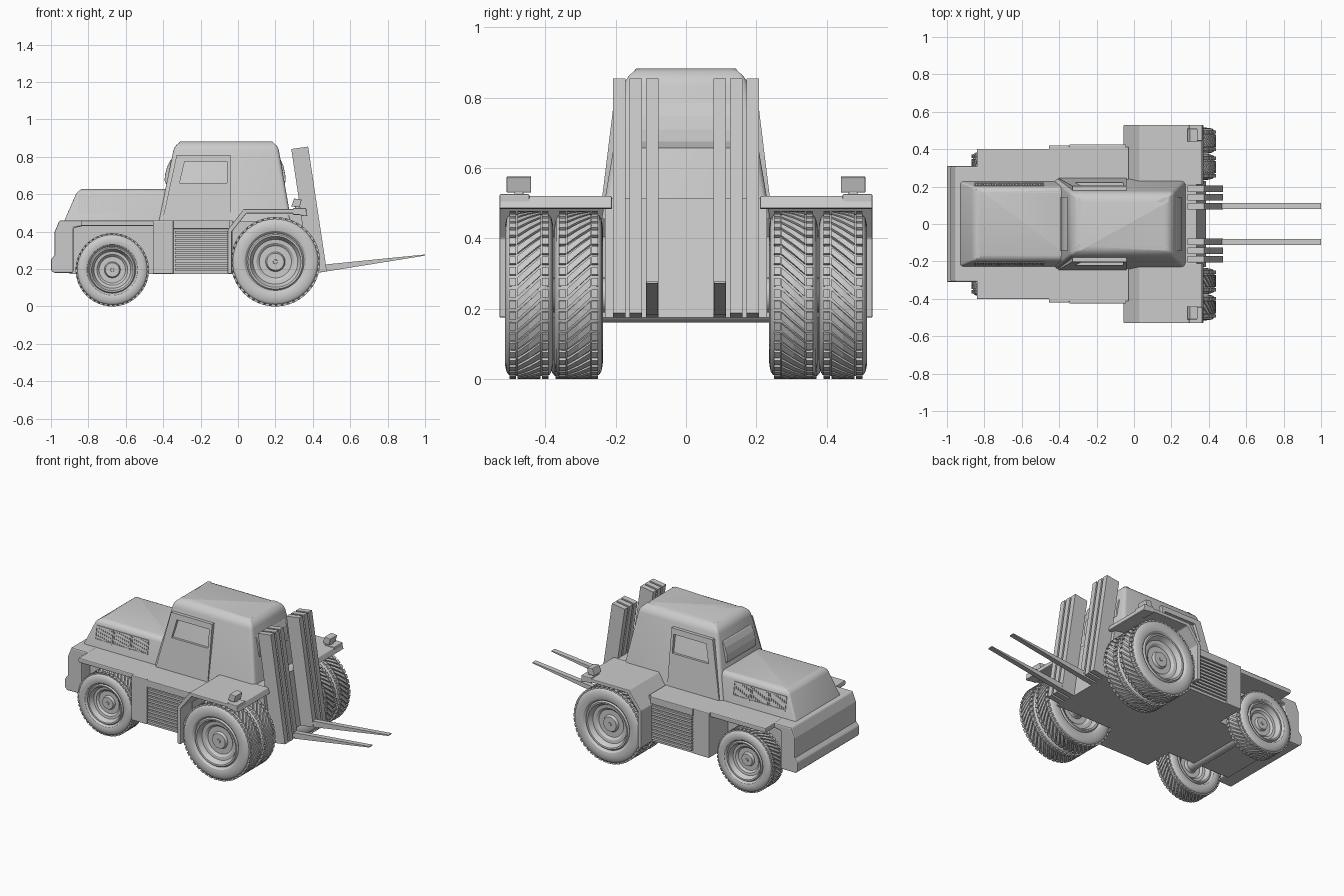
import bpy, bmesh
from math import sin, cos, pi, radians

if "Cube" in bpy.data.objects:
    bpy.data.objects.remove(bpy.data.objects["Cube"])


def finish(name, bm, smooth=True, bevel=0.0):
    bmesh.ops.recalc_face_normals(bm, faces=bm.faces[:])
    me = bpy.data.meshes.new(name)
    bm.to_mesh(me)
    bm.free()
    ob = bpy.data.objects.new(name, me)
    bpy.context.collection.objects.link(ob)
    if bevel:
        m = ob.modifiers.new("bevel", 'BEVEL')
        m.width, m.segments = bevel, 2
    if smooth:
        bpy.ops.object.select_all(action='DESELECT')
        ob.select_set(True)
        bpy.context.view_layer.objects.active = ob
        bpy.ops.object.shade_smooth_by_angle(angle=radians(30))
    return ob


def add_prism(bm, pts, y0, y1):
    """Extrude an xz outline; y0 and y1 may be numbers or functions of z."""
    f = lambda y, z: y(z) if callable(y) else y
    a = [bm.verts.new((x, f(y0, z), z)) for x, z in pts]
    b = [bm.verts.new((x, f(y1, z), z)) for x, z in pts]
    bm.faces.new(a)
    bm.faces.new(b[::-1])
    n = len(pts)
    for i in range(n):
        j = (i + 1) % n
        bm.faces.new((a[i], b[i], b[j], a[j]))


def prism(name, pts, y0, y1, bevel=0.0):
    bm = bmesh.new()
    add_prism(bm, pts, y0, y1)
    return finish(name, bm, False, bevel)


def rect(x0, x1, z0, z1):
    return [(x0, z0), (x1, z0), (x1, z1), (x0, z1)]


def frustum(name, bottom, top, r_top, r_side):
    """Tapered box from (x0, x1, half_y, z) rings, rounded top and corners."""
    bm = bmesh.new()
    rings = [[bm.verts.new(c) for c in ((x0, -y, z), (x1, -y, z), (x1, y, z), (x0, y, z))]
             for x0, x1, y, z in (bottom, top)]
    bm.faces.new(rings[0])
    bm.faces.new(rings[1])
    for i in range(4):
        j = (i + 1) % 4
        bm.faces.new((rings[0][i], rings[0][j], rings[1][j], rings[1][i]))
    bmesh.ops.recalc_face_normals(bm, faces=bm.faces[:])
    sides = [e for e in bm.edges if abs(e.verts[0].co.z - e.verts[1].co.z) > .05]
    bmesh.ops.bevel(bm, geom=sides, offset=r_side, segments=3, profile=.5, affect='EDGES')
    tops = [e for e in bm.edges if all(v.co.z > top[3] - .001 for v in e.verts)]
    bmesh.ops.bevel(bm, geom=tops, offset=r_top, segments=5, profile=.5, affect='EDGES')
    return finish(name, bm)


def wheel(name, x, y, R, h, slant):
    """Lathed tyre and rim with tread blocks, axis along y."""
    half = [(.55, 0), (.55, .045), (.48, .05), (.48, .19), (.25, .22), (.25, .36), (.42, .42),
            (.45, .5), (.75, .55), (.88, .57), (.9, .61), (.78, .64), (.95, .69), (1, .75),
            (.99, .83), (.93, .91), (.85, .945), (.72, .965)]
    prof = half + [(-t, r) for t, r in half[::-1]]
    bm = bmesh.new()
    n = 56
    prev = [bm.verts.new((0, t * h, r * R)) for t, r in prof]
    edges = [bm.edges.new((prev[i], prev[i + 1])) for i in range(len(prev) - 1)]
    bmesh.ops.spin(bm, geom=prev + edges, cent=(0, 0, 0), axis=(0, 1, 0), angle=2 * pi,
                   steps=n, use_merge=True)
    bmesh.ops.remove_doubles(bm, verts=bm.verts[:], dist=1e-5)
    # tread: slanted centre bars in two pieces, square shoulder blocks
    count = 46
    step = 2 * pi / count
    k = .13 * slant
    for i in range(count):
        for y0, y1, s0, s1 in ((-.48, 0, -k, 0), (0, .48, 0, k), (.53, .8, 0, 0), (-.8, -.53, 0, 0)):
            v = []
            for yy, s in ((y0, s0), (y1, s1)):
                for a, r in ((0, .94), (.7, .94), (.7, 1), (0, 1)):
                    t = (i + a) * step + s
                    v.append(bm.verts.new((r * R * sin(t), yy * h, r * R * cos(t))))
            for q in ((0, 1, 2, 3), (4, 5, 6, 7), (0, 1, 5, 4), (1, 2, 6, 5), (2, 3, 7, 6), (3, 0, 4, 7)):
                bm.faces.new([v[c] for c in q])
    ob = finish(name, bm)
    ob.location = (x, y, R)


# chassis, belly block and rear counterweight
prism("chassis", [(-.9, .175), (.385, .175), (.335, .515), (.0, .515), (-.08, .46), (-.9, .46)], -.23, .23)
prism("belly", [(-.45, .175), (-.03, .175), (-.03, .46), (-.45, .46)], -.413, .413)
prism("counterweight", [(-.88, .18), (-.98, .18), (-.98, .40), (-.955, .46), (-.83, .46), (-.83, .43), (-.88, .42)],
      -.31, .31, .008)
prism("rear_bumper", [(-.955, .18), (-.985, .18), (-1, .195), (-1, .25), (-.98, .275), (-.955, .275)], -.31, .31, .006)

# hood and cab
frustum("hood", (-.93, -.34, .227, .455), (-.855, -.34, .197, .627), .03, .012)
frustum("cab", (-.425, .285, .24, .455), (-.335, .21, .168, .883), .05, .02)
prism("rear_window", [(-.33, .645), (-.385, .655), (-.393, .675), (-.389, .71), (-.378, .75), (-.36, .785), (-.32, .79)],
      -.145, .145, .004)
prism("windscreen", [(.2, .645), (.25, .655), (.255, .675), (.252, .71), (.243, .75), (.228, .785), (.19, .79)],
      -.145, .145, .004)

cab_y = lambda z: .24 - (z - .455) / .428 * .072
hood_y = lambda z: .227 - (z - .455) / .172 * .03

for s, side in ((-1, "right"), (1, "left")):
    # door with window opening framed by four panels
    outer = [(-.405, .457), (-.04, .457), (-.04, .81), (-.328, .81)]
    inner = [(-.312, .66), (-.058, .66), (-.058, .775), (-.285, .775)]
    bm = bmesh.new()
    for i in range(4):
        j = (i + 1) % 4
        add_prism(bm, [outer[i], outer[j], inner[j], inner[i]],
                  lambda z: s * (cab_y(z) - .01),
                  lambda z: s * (cab_y(z) + .006 + (z - .457) * .045))
    finish("door_" + side, bm, False)

    # rear fender and side skirt
    prism("rear_fender_" + side, [(-.84, .43), (-.43, .43), (-.43, .46), (-.84, .46)], s * .2, s * .402, .006)
    prism("skirt_" + side, rect(-.455, -.345, .175, .46), s * .2, s * .42, .005)

    # slatted side panel
    bm = bmesh.new()
    for i in range(10):
        z = .192 + i * .022
        add_prism(bm, rect(-.338, -.055, z, z + .014), s * .4, s * .426)
    finish("side_slats_" + side, bm, False)
    prism("side_panel_rim_" + side, rect(-.345, -.045, .415, .46), s * .4, s * .425, .004)

    # front fender: angular shell over the dual tyres
    prism("front_fender_" + side,
          [(-.055, .175), (-.055, .41), (.03, .52), (.36, .52), (.372, .485), (.355, .483), (.29, .498),
           (.045, .498), (-.033, .40), (-.033, .175)], s * .21, s * .53, .004)

    # hood side vents
    bm = bmesh.new()
    out = lambda z: s * (hood_y(z) + .004)
    inn = lambda z: s * (hood_y(z) - .01)
    for k in range(3):
        x0 = -.852 + k * .125
        x1 = x0 + .121
        for r in (rect(x0, x1, .503, .511), rect(x0, x1, .583, .591),
                  rect(x0, x0 + .007, .511, .583), rect(x1 - .007, x1, .511, .583)):
            add_prism(bm, r, inn, out)
        for i in range(7):
            xs = x0 + .013 + i * .0145
            add_prism(bm, [(xs, .511), (xs + .007, .511), (xs + .01, .583), (xs + .003, .583)], inn,
                      lambda z: s * (hood_y(z) + .002))
    finish("hood_vents_" + side, bm, False)

    # fender lights
    prism("light_base_" + side, rect(.295, .365, .49, .526), s * .445, s * .53, .004)
    prism("light_stalk_" + side, rect(.305, .33, .52, .545), s * .462, s * .488, .003)
    prism("light_" + side, [(.285, .535), (.33, .53), (.34, .572), (.3, .577)], s * .44, s * .51, .003)

    # mast rails, three nested pairs leaning back
    bm = bmesh.new()
    for y0, y1 in ((.172, .207), (.125, .16), (.078, .113)):
        add_prism(bm, [(.385, .175), (.475, .188), (.375, .855), (.285, .842)], s * y0, s * y1)
    finish("mast_rails_" + side, bm, False)

    # tapered fork
    prism("fork_" + side, [(.44, .182), (1, .272), (1, .278), (.44, .222)], s * .08, s * .112)

    # wheels: single rear, dual front
    wheel("rear_wheel_" + side, -.672, s * .315, .196, .07, s)
    wheel("front_wheel_inner_" + side, .2, s * .305, .239, .069, s)
    wheel("front_wheel_outer_" + side, .2, s * .446, .239, .069, s)

# axles
for name, x, z, r, half in (("rear_axle", -.672, .196, .035, .3), ("front_axle", .2, .239, .05, .44)):
    bpy.ops.mesh.primitive_cylinder_add(vertices=24, radius=r, depth=2 * half, location=(x, 0, z),
                                        rotation=(pi / 2, 0, 0))
    bpy.context.object.name = name
    bpy.ops.object.shade_smooth_by_angle(angle=radians(30))
